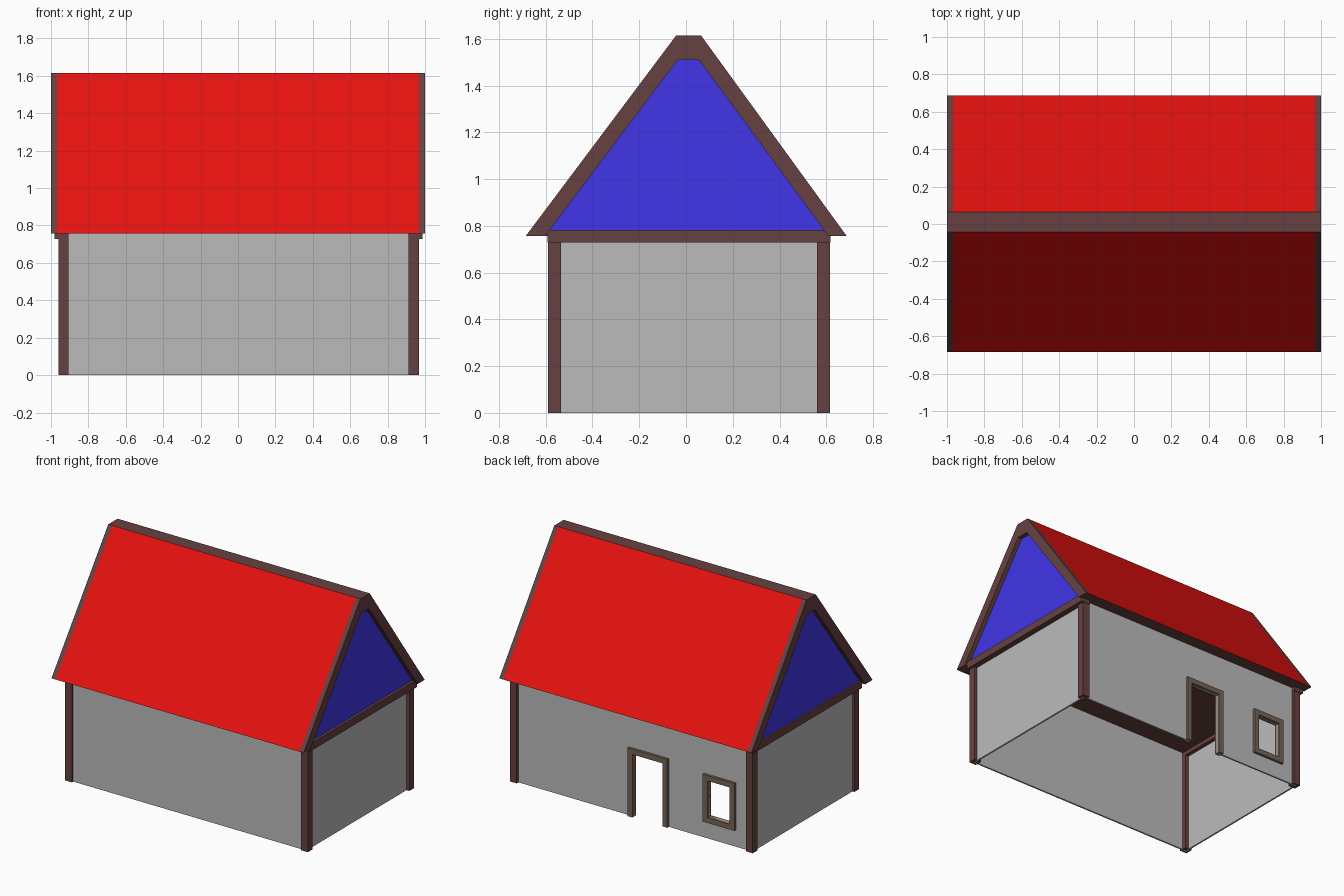
import bpy
import bmesh

if "Cube" in bpy.data.objects:
    bpy.data.objects.remove(bpy.data.objects["Cube"])


def material(name, r, g, b):
    m = bpy.data.materials.new(name)
    m.diffuse_color = (r, g, b, 1)
    m.use_nodes = True
    m.node_tree.nodes["Principled BSDF"].inputs["Base Color"].default_value = m.diffuse_color
    return m


GREY = material("grey_plaster", 0.50, 0.50, 0.50)
BROWN = material("dark_timber", 0.136, 0.053, 0.053)
TAN = material("frame_wood", 0.18, 0.13, 0.09)
RED = material("red_roof", 0.8, 0.006, 0.005)
BLUE = material("blue_gable", 0.053, 0.036, 0.8)


def finish(name, bm, *mats):
    bmesh.ops.recalc_face_normals(bm, faces=bm.faces)
    me = bpy.data.meshes.new(name)
    bm.to_mesh(me)
    bm.free()
    for m in mats:
        me.materials.append(m)
    ob = bpy.data.objects.new(name, me)
    bpy.context.collection.objects.link(ob)
    return ob


def add_box(bm, x, y, z):
    verts = bmesh.ops.create_cube(bm, size=1)["verts"]
    for v in verts:
        v.co = [(a + b) / 2 + c * (b - a) for c, (a, b) in zip(v.co, (x, y, z))]


def box(name, x, y, z, *mats):
    bm = bmesh.new()
    add_box(bm, x, y, z)
    return finish(name, bm, *mats)


EAVE = 0.757

# Thin walls, open underneath
box("front_wall", (-0.945, 0.945), (-0.575, -0.563), (0, EAVE), GREY)
back = box("back_wall", (-0.945, 0.945), (0.583, 0.595), (0, EAVE), GREY)
box("left_wall", (-0.945, -0.933), (-0.563, 0.583), (0, EAVE), GREY)
box("right_wall", (0.933, 0.945), (-0.563, 0.583), (0, EAVE), GREY)

# Door and window openings with their frames on the back wall
W, FRAME_Y = 0.038, (0.57, 0.613)


def opening(name, x0, x1, z0, z1, sill):
    hole_z0 = z0 + W if sill else -0.1
    cutter = box(name + "_cutter", (x0 + W, x1 - W), (0.5, 0.7), (hole_z0, z1 - W), GREY)
    cutter.hide_render = True
    cutter.display_type = 'WIRE'
    mod = back.modifiers.new(name, 'BOOLEAN')
    mod.operation = 'DIFFERENCE'
    mod.solver = 'EXACT'
    mod.object = cutter
    bm = bmesh.new()
    add_box(bm, (x0, x0 + W), FRAME_Y, (z0, z1))
    add_box(bm, (x1 - W, x1), FRAME_Y, (z0, z1))
    add_box(bm, (x0 + W, x1 - W), FRAME_Y, (z1 - W, z1))
    if sill:
        add_box(bm, (x0 + W, x1 - W), FRAME_Y, (z0, z0 + W))
    finish(name + "_frame", bm, TAN)


opening("door", -0.28, 0.035, 0.0, 0.49, False)
opening("window", -0.813, -0.56, 0.12, 0.46, True)

# Corner posts
for side, x in (("left", (-0.96, -0.905)), ("right", (0.912, 0.967))):
    for end, y in (("front", (-0.59, -0.535)), ("back", (0.56, 0.615))):
        box(f"{end}_{side}_post", x, y, (0, EAVE), BROWN)

# Tie beams under the gables
box("left_beam", (-0.98, -0.905), (-0.593, 0.619), (0.728, 0.782), BROWN)
box("right_beam", (0.912, 0.987), (-0.593, 0.619), (0.728, 0.782), BROWN)

# Roof body: trapezoid section, red slopes, blue ends, brown ridge and underside
OUTER = [(-0.685, EAVE), (0.687, EAVE), (0.064, 1.615), (-0.042, 1.615)]
INNER = [(-0.602, EAVE), (0.609, EAVE), (0.055, 1.51), (-0.035, 1.51)]
END = 0.968


def prism(bm, pts, x0, x1):
    """Extrude a y-z outline along x; returns side faces and end faces."""
    a, b = ([bm.verts.new((x, y, z)) for y, z in pts] for x in (x0, x1))
    n = len(pts)
    sides = [bm.faces.new((a[i], a[(i + 1) % n], b[(i + 1) % n], b[i])) for i in range(n)]
    return sides, [bm.faces.new(a), bm.faces.new(b)]


bm = bmesh.new()
sides, ends = prism(bm, OUTER, -END, END)
for f in (sides[1], sides[3]):
    f.material_index = 1
for f in ends:
    f.material_index = 2
finish("roof", bm, BROWN, RED, BLUE)

# Raised timber rafters on each gable end, open at the bottom
RAFTER = [OUTER[0], INNER[0], INNER[3], INNER[2], INNER[1], OUTER[1], OUTER[2], OUTER[3]]
for name, s in (("left_gable_rafters", -1), ("right_gable_rafters", 1)):
    bm = bmesh.new()
    prism(bm, RAFTER, s * END, s)
    finish(name, bm, BROWN)
